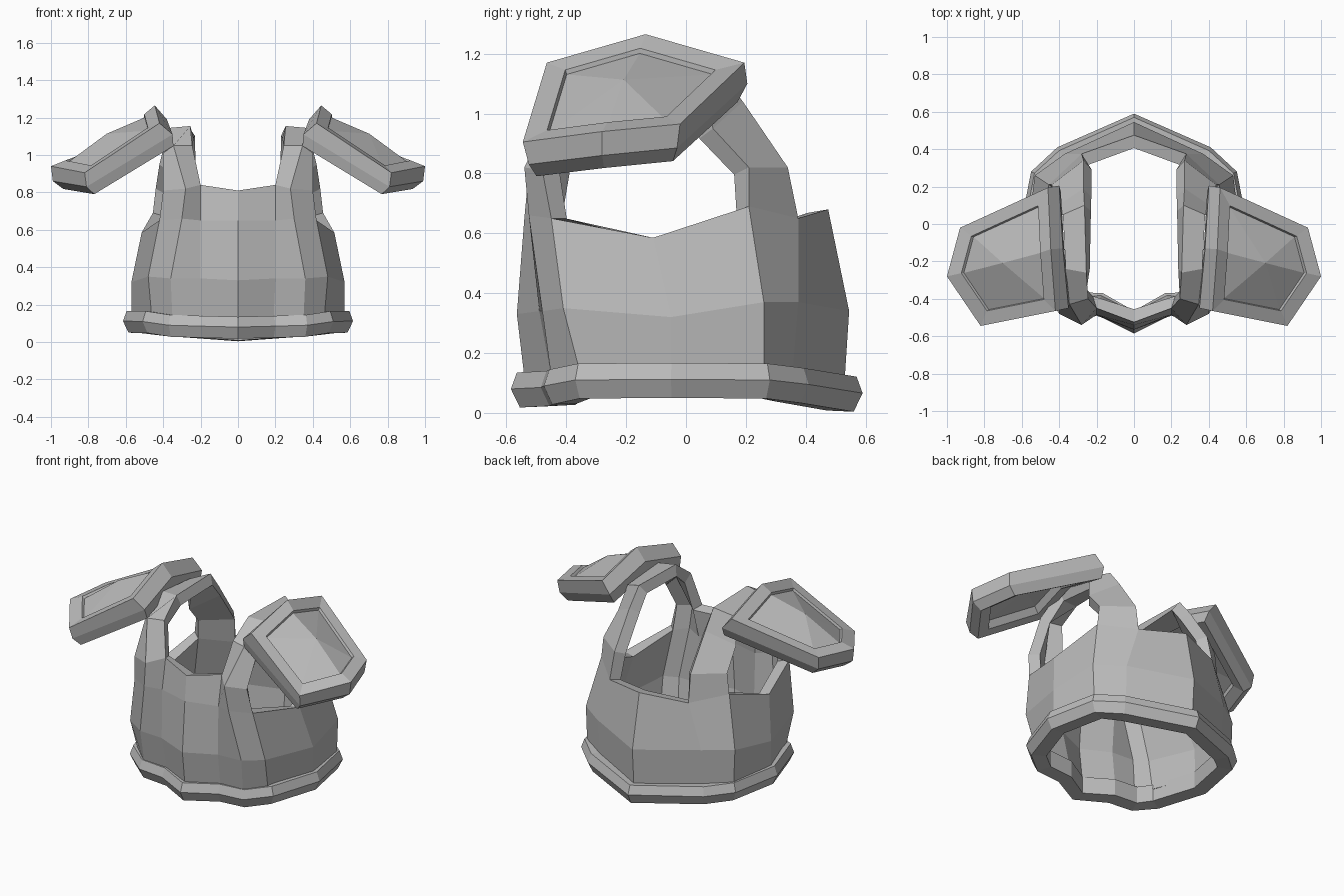
import bpy, bmesh
from mathutils import Vector

if "Cube" in bpy.data.objects:
    bpy.data.objects.remove(bpy.data.objects["Cube"], do_unlink=True)

grey = bpy.data.materials.new("armour grey")
grey.use_nodes = True
grey.diffuse_color = (0.5, 0.5, 0.5, 1)
grey.node_tree.nodes["Principled BSDF"].inputs["Base Color"].default_value = (0.5, 0.5, 0.5, 1)


def make(name, bm, closed=True):
    """Turn a bmesh into a flat shaded grey object."""
    if closed:
        bmesh.ops.recalc_face_normals(bm, faces=bm.faces)
    mesh = bpy.data.meshes.new(name)
    bm.to_mesh(mesh)
    bm.free()
    mesh.materials.append(grey)
    obj = bpy.data.objects.new(name, mesh)
    bpy.context.scene.collection.objects.link(obj)
    return obj


def bridge(bm, a, b):
    """Join two closed loops of vertices with quads."""
    n = len(a)
    for i in range(n):
        j = (i + 1) % n
        bm.faces.new((a[i], a[j], b[j], b[i]))


def mirror(obj):
    mod = obj.modifiers.new("mirror", "MIRROR")
    mod.use_clip = True
    mod.merge_threshold = 0.002


# Breastplate columns from front centre round to back centre, bottom to top
columns = [
    [(0, -.54, .12), (0, -.565, .33), (0, -.54, .65), (0, -.525, .81)],
    [(.19, -.45, .12), (.20, -.49, .34), (.20, -.485, .65), (.20, -.45, .84)],
    [(.35, -.45, .12), (.36, -.48, .34), (.30, -.525, .66), (.28, -.54, .82)],
    [(.46, -.35, .12), (.48, -.41, .35), (.42, -.45, .65), (.40, -.48, .81)],
    [(.57, -.05, .12), (.57, -.05, .32), (.515, -.11, .585)],
    [(.52, .26, .12), (.53, .26, .37), (.455, .21, .69)],
    [(.36, .355, .12), (.37, .375, .37), (.28, .375, .65)],
    [(0, .53, .11), (0, .545, .34), (0, .475, .68)],
]
bm = bmesh.new()
grid = [[bm.verts.new(p) for p in col] for col in columns]
for a, b in zip(grid, grid[1:]):
    for r in range(min(len(a), len(b)) - 1):
        bm.faces.new((a[r], b[r], b[r + 1], a[r + 1]))

# Shoulder strap, as pairs of neck edge and arm edge
strap = [
    ((.245, -.40, 1.05), (.40, -.37, 1.01)),
    ((.255, -.26, 1.155), (.365, -.24, 1.145)),
    ((.265, .10, 1.155), (.38, .05, 1.11)),
    ((.27, .19, 1.04), (.42, .09, .95)),
    ((.27, .34, .82), (.44, .21, .82)),
]
pairs = [tuple(bm.verts.new(p) for p in pair) for pair in strap]
pairs.append((grid[6][2], grid[5][2]))
ridge = bm.verts.new((.345, -.43, 1.05))
low, mid, high = (grid[c][3] for c in (1, 2, 3))
bm.faces.new((low, mid, ridge, pairs[0][0]))
bm.faces.new((mid, high, pairs[0][1], ridge))
bm.faces.new((pairs[0][0], ridge, pairs[0][1], pairs[1][1], pairs[1][0]))
for a, b in zip(pairs[1:], pairs[2:]):
    bm.faces.new((a[0], a[1], b[1], b[0]))
plate = make("breastplate", bm, closed=False)
mirror(plate)
shell = plate.modifiers.new("thickness", "SOLIDIFY")
shell.thickness = 0.07
shell.offset = -1

# Waist belt: an angular section carried round the outline
half = [(0, -.585, .08), (.20, -.485, .085), (.37, -.475, .09), (.51, -.37, .11),
        (.615, -.05, .112), (.55, .28, .11), (.41, .41, .095), (0, .59, .066)]
outline = [Vector(p) for p in half]
outline += [Vector((-p[0], p[1], p[2])) for p in half[-2:0:-1]]
section = [(.02, .055), (0, 0), (.03, -.062), (.12, -.058), (.12, .05)]
bm = bmesh.new()
rings = []
for i, p in enumerate(outline):
    t = outline[(i + 1) % len(outline)] - outline[i - 1]
    inward = Vector((-t.y, t.x, 0)).normalized()
    rings.append([bm.verts.new(p + inward * d + Vector((0, 0, h))) for d, h in section])
for i, ring in enumerate(rings):
    bridge(bm, ring, rings[(i + 1) % len(rings)])
make("waist_belt", bm)

# Shoulder guard: six sided plate with a sunken, slightly domed panel
top = [Vector(p) for p in ((.46, .195, 1.17), (.445, -.135, 1.265), (.42, -.465, 1.17),
                           (.82, -.545, .905), (1.0, -.28, .94), (.93, -.02, .965))]
under = [Vector(p) for p in ((.40, .205, 1.10), (.38, -.13, 1.19), (.35, -.45, 1.11),
                             (.81, -.525, .83), (.99, -.28, .86), (.92, -.03, .885))]
normal = Vector((.47, 0, .88))


def inset(points, ratio, lift):
    centre = sum(points, Vector()) / len(points)
    return [centre.lerp(p, ratio) + normal * lift for p in points]


bm = bmesh.new()
levels = [inset(top, .74, -.015), inset(top, .76, 0), top, under,
          inset(under, .92, -.06), inset(under, .72, -.045), inset(under, .68, 0)]
loops = [[bm.verts.new(p) for p in level] for level in levels]
for a, b in zip(loops, loops[1:]):
    bridge(bm, a, b)
for loop, points, lift in ((loops[0], top, .05), (loops[-1], under, .03)):
    tip = bm.verts.new(sum(points, Vector()) / len(points) + normal * lift)
    for i in range(len(loop)):
        bm.faces.new((loop[i - 1], loop[i], tip))
mirror(make("shoulder_guards", bm))
